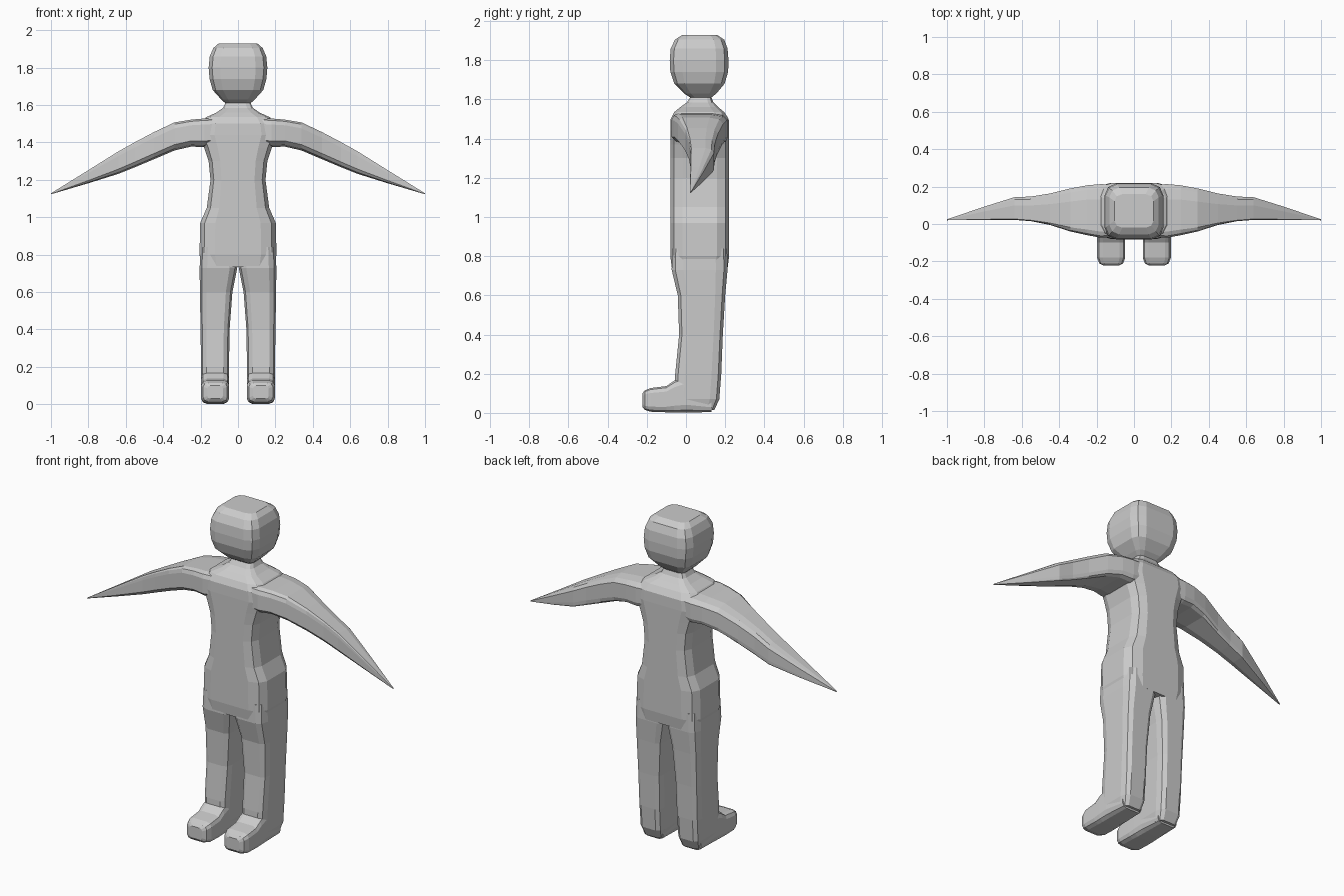
import bpy, bmesh

# Rounded-rectangle cross-section with 12 sides
Q = [(1, .58), (.88, .87), (.6, 1)]
SECTION = (Q + [(-u, v) for u, v in reversed(Q)]
           + [(-u, -v) for u, v in Q] + [(u, -v) for u, v in reversed(Q)])


def loft(name, axis, rows, flip=1, skew=0.0):
    """Skin rings along an axis; each row is (position, u0, u1, v0, v1)."""
    bm = bmesh.new()
    rings = []
    for pos, u0, u1, v0, v1 in rows:
        ring = []
        for a, b in SECTION:
            u = (u0 + u1) / 2 + a * (u1 - u0) / 2
            dv = b * (v1 - v0) / 2
            v = (v0 + v1) / 2 + dv
            u -= skew * dv * (1 - a * a)
            co = {'z': (u, v, pos), 'x': (pos, u, v), 'y': (u, pos, v)}[axis]
            ring.append(bm.verts.new((co[0] * flip, co[1], co[2])))
        rings.append(ring)
    n = len(SECTION)
    for r, s in zip(rings, rings[1:]):
        for i in range(n):
            j = (i + 1) % n
            bm.faces.new((r[i], r[j], s[j], s[i]))
    bm.faces.new(rings[0])
    bm.faces.new(rings[-1])
    bmesh.ops.recalc_face_normals(bm, faces=bm.faces)
    me = bpy.data.meshes.new(name)
    bm.to_mesh(me)
    bm.free()
    ob = bpy.data.objects.new(name, me)
    bpy.context.collection.objects.link(ob)
    return ob


# Torso, neck and head: z, half width, front y, back y
trunk = [
    (.735, .19, -.072, .212), (.80, .206, -.08, .22), (.97, .202, -.08, .22),
    (1.05, .167, -.08, .22), (1.20, .147, -.08, .22), (1.30, .157, -.08, .22),
    (1.37, .18, -.08, .22), (1.44, .21, -.08, .22), (1.50, .20, -.078, .218),
    (1.535, .17, -.06, .195), (1.56, .115, -.03, .165), (1.585, .08, .005, .14),
    (1.61, .068, .022, .13), (1.63, .09, -.01, .155), (1.68, .135, -.06, .197),
    (1.74, .152, -.08, .215), (1.80, .157, -.083, .217), (1.86, .151, -.078, .212),
    (1.905, .132, -.056, .195), (1.928, .105, -.02, .16),
]
body = loft("body", 'z', [(z, -h, h, a, b) for z, h, a, b in trunk])

# Arm: x, front y, back y, bottom z, top z
arm = [
    (.08, -.07, .21, 1.39, 1.53), (.18, -.073, .213, 1.375, 1.528),
    (.25, -.06, .207, 1.378, 1.522), (.34, -.04, .19, 1.357, 1.507),
    (.45, -.005, .163, 1.31, 1.455), (.55, .015, .147, 1.268, 1.402),
    (.64, .022, .143, 1.232, 1.352), (.80, .022, .093, 1.182, 1.252),
    (1.0, .02, .025, 1.123, 1.128),
]
# Leg: z, inner x, outer x, front y, back y
leg = [
    (.84, .006, .2, -.07, .21), (.73, .004, .205, -.073, .212),
    (.60, .03, .204, -.042, .2), (.40, .045, .2, -.035, .188),
    (.20, .048, .198, -.055, .18), (.07, .05, .196, -.06, .17),
    (.015, .062, .182, -.04, .145),
]
# Foot: y, inner x, outer x, bottom z, top z
foot = [
    (.13, .058, .188, .004, .12), (0, .05, .196, .002, .19),
    (-.06, .048, .197, .002, .165), (-.10, .047, .197, .003, .137),
    (-.18, .047, .197, .006, .127), (-.21, .058, .186, .015, .115),
    (-.222, .08, .164, .03, .1),
]

# Weld both sides' limbs onto the body as one skin
limbs = []
for side in (1, -1):
    limbs += [loft("arm", 'x', arm, side, .5), loft("leg", 'z', leg, side),
              loft("foot", 'y', foot, side)]
bpy.context.view_layer.objects.active = body
for limb in limbs:
    m = body.modifiers.new("join", 'BOOLEAN')
    m.operation = 'UNION'
    m.solver = 'EXACT'
    m.object = limb
    bpy.ops.object.modifier_apply(modifier=m.name)
for limb in limbs:
    bpy.data.objects.remove(limb)
